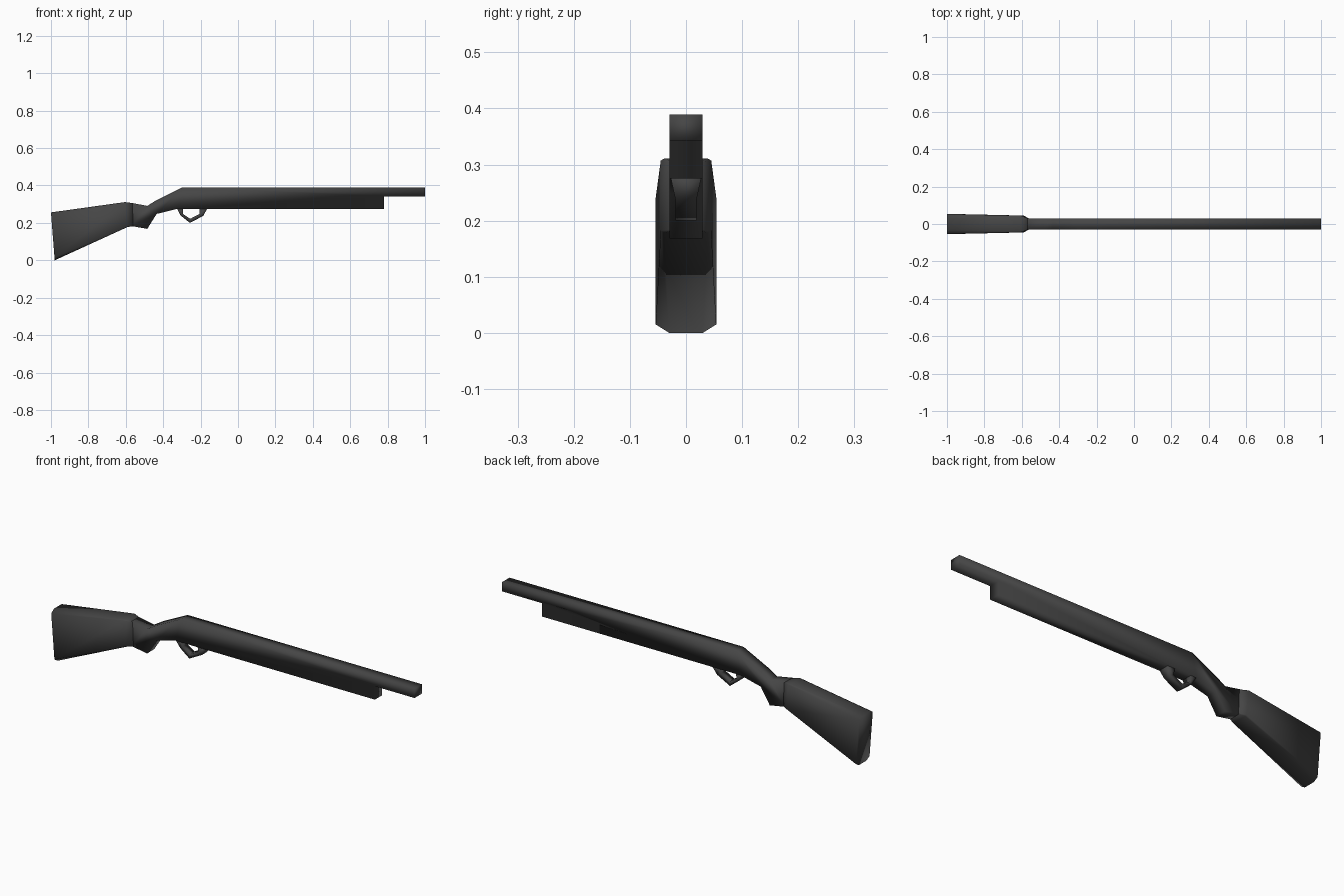
import bpy, bmesh

if "Cube" in bpy.data.objects:
    bpy.data.objects.remove(bpy.data.objects["Cube"])

steel = bpy.data.materials.new("dark_grey")
steel.diffuse_color = (0.06, 0.06, 0.06, 1)
steel.use_nodes = True
steel.node_tree.nodes["Principled BSDF"].inputs["Base Color"].default_value = steel.diffuse_color


def finish(name, bm):
    bmesh.ops.recalc_face_normals(bm, faces=bm.faces)
    mesh = bpy.data.meshes.new(name)
    bm.to_mesh(mesh)
    bm.free()
    mesh.materials.append(steel)
    mesh.shade_smooth()
    obj = bpy.data.objects.new(name, mesh)
    bpy.context.collection.objects.link(obj)
    return obj


def loft(name, sections):
    """Skin a row of closed cross-sections and cap both ends."""
    bm = bmesh.new()
    rings = [[bm.verts.new(p) for p in s] for s in sections]
    n = len(rings[0])
    for a, b in zip(rings, rings[1:]):
        for i in range(n):
            j = (i + 1) % n
            bm.faces.new((a[i], a[j], b[j], b[i]))
    bm.faces.new(rings[0])
    bm.faces.new(rings[-1])
    return finish(name, bm)


def stock_section(top, bottom, half, flat, drop):
    """Chamfered rectangle, leaning from its top (x, z) to its bottom (x, z)."""
    (xt, zt), (xb, zb) = top, bottom
    outline = [(flat, zt), (half, zt - drop), (half, zb + drop), (flat, zb)]
    outline += [(-y, z) for y, z in reversed(outline)]
    return [(xb + (xt - xb) * (z - zb) / (zt - zb), y, z) for y, z in outline]


# Shoulder stock: wide butt, slightly narrower front, short taper into the grip
loft("stock", [
    stock_section((-1.0, 0.256), (-0.98, 0.0), 0.054, 0.03, 0.015),
    stock_section((-0.605, 0.311), (-0.59, 0.178), 0.045, 0.038, 0.004),
    stock_section((-0.565, 0.306), (-0.56, 0.182), 0.029, 0.027, 0.002),
])

# Grip, receiver, tube and barrel: one side profile with constant width
profile = [(-0.57, 0.307), (-0.485, 0.291), (-0.435, 0.322), (-0.30, 0.389),
           (1.0, 0.389), (1.0, 0.342), (0.78, 0.342), (0.78, 0.275),
           (-0.165, 0.275), (-0.325, 0.275), (-0.435, 0.248),
           (-0.485, 0.168), (-0.57, 0.183)]
loft("receiver_and_barrel", [[(x, y, z) for x, z in profile]
                             for y in (-0.029, 0.029)])

# Trigger guard: angular loop, narrower at its lower part
outer = [(-0.328, 0.28), (-0.308, 0.24), (-0.257, 0.2), (-0.185, 0.238), (-0.163, 0.28)]
inner = [(-0.295, 0.28), (-0.295, 0.248), (-0.255, 0.222), (-0.206, 0.248), (-0.206, 0.28)]
widths = [0.028, 0.019, 0.019, 0.019, 0.028]
loft("trigger_guard", [[(o[0], -w, o[1]), (o[0], w, o[1]), (i[0], w, i[1]), (i[0], -w, i[1])]
                       for o, i, w in zip(outer, inner, widths)])
